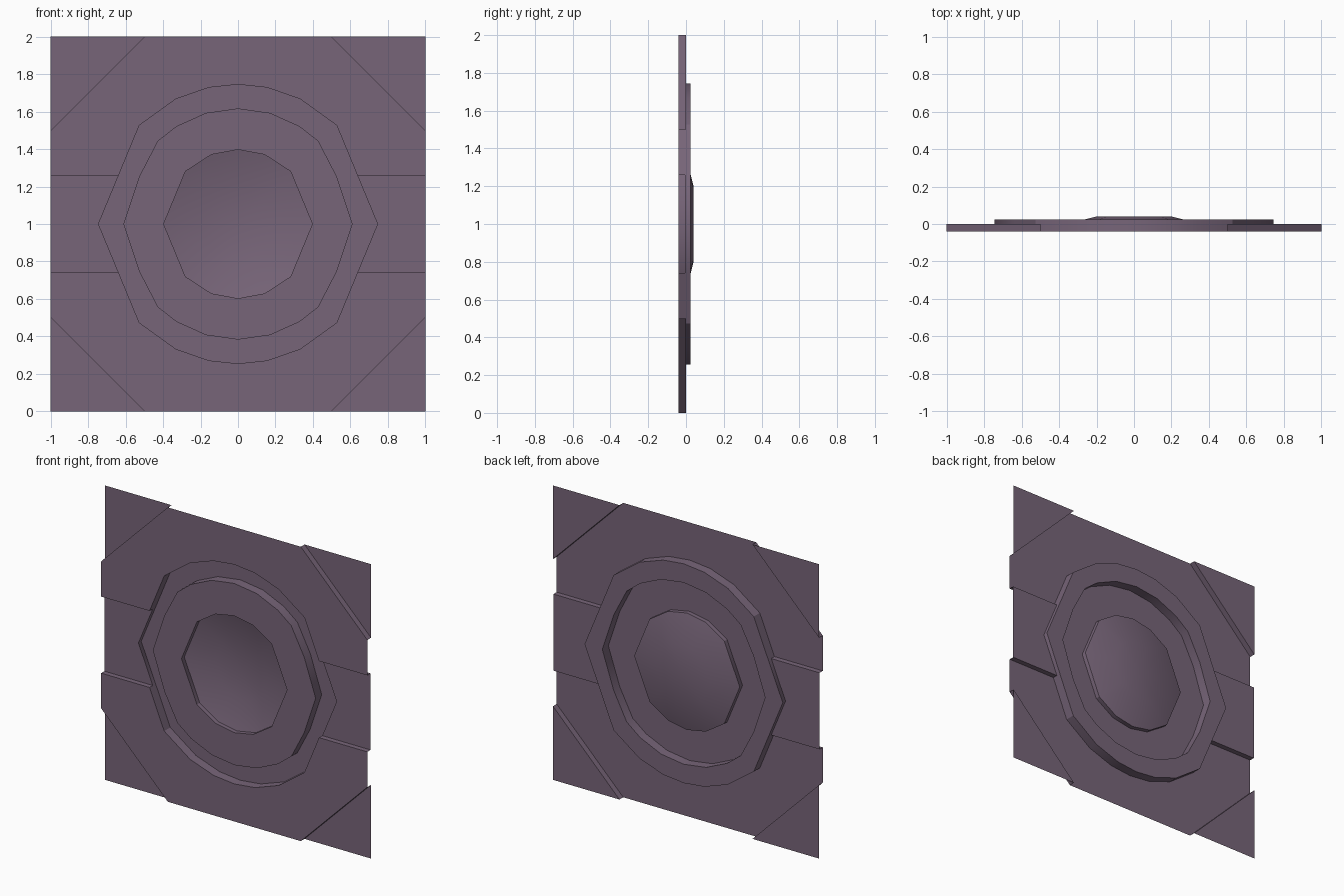
import bpy, bmesh
from math import radians, cos, sin

old = bpy.data.objects.get("Cube")
if old:
    bpy.data.objects.remove(old, do_unlink=True)

# Single flat colour
paint = bpy.data.materials.new("dusty_purple")
paint.use_nodes = True
colour = (0.185, 0.130, 0.190, 1)
paint.diffuse_color = colour
shader = paint.node_tree.nodes["Principled BSDF"]
shader.inputs["Base Color"].default_value = colour
shader.inputs["Roughness"].default_value = 0.8

# Depths of the pressed sheet levels
FRONT, CHANNEL, CORNER, GROOVE = -0.04, -0.005, 0.0, 0.025
RIM, BASE = -0.01, 0.04


def arc(radius, angles):
    return [(radius * cos(radians(a)), radius * sin(radians(a))) for a in angles]


def flat(points, y):
    return [[(x, y, z) for x, z in points]]


def wall(path, y0, y1):
    return [[(a[0], y0, a[1]), (b[0], y0, b[1]), (b[0], y1, b[1]), (a[0], y1, a[1])]
            for a, b in zip(path, path[1:])]


def sheet(name, faces):
    """Build one quarter of a sheet part and mirror it left-right and up-down."""
    bm = bmesh.new()
    for face in faces:
        bm.faces.new([bm.verts.new(p) for p in face])
    bmesh.ops.remove_doubles(bm, verts=bm.verts, dist=0.0005)
    bmesh.ops.recalc_face_normals(bm, faces=bm.faces)
    if sum(f.normal.y * f.calc_area() for f in bm.faces) > 0:
        bmesh.ops.reverse_faces(bm, faces=bm.faces)
    mesh = bpy.data.meshes.new(name)
    bm.to_mesh(mesh)
    bm.free()
    mesh.materials.append(paint)
    obj = bpy.data.objects.new(name, mesh)
    obj.location.z = 1
    bpy.context.collection.objects.link(obj)
    mirror = obj.modifiers.new("Mirror", 'MIRROR')
    mirror.use_axis = (True, False, True)
    bpy.ops.object.select_all(action='DESELECT')
    obj.select_set(True)
    bpy.context.view_layer.objects.active = obj
    bpy.ops.object.shade_smooth_by_angle(angle=radians(30))
    return obj


# Quarter outlines, from the side to the top
side, notch = (0.745, 0), (0.637, 0.26)
outer = arc(0.745, (45, 63.5, 78, 90))
inner = arc(0.612, (0,)) + arc(0.585, (26,)) + arc(0.617, (46, 58, 74, 90))
dish_angles = (0, 45, 69, 90)
rim, base = arc(0.397, dish_angles), arc(0.2, dish_angles)
diagonal = [(1, 0.5), (0.5, 1)]

# Front frame around the round groove
sheet("front_frame", flat([notch, (1, 0.26)] + diagonal + [(0, 1)] + outer[::-1], FRONT))

# Recessed triangular corners
sheet("corner_panel", flat(diagonal + [(1, 1)], CORNER) + wall(diagonal, FRONT, CORNER))

# Recessed channels at both sides
sheet("side_channel", flat([side, (1, 0), (1, 0.26), notch], CHANNEL)
      + wall([notch, (1, 0.26)], FRONT, CHANNEL))

# Deep groove with its outer and inner walls
sheet("round_groove", flat([side, notch] + outer + inner[::-1], GROOVE)
      + wall([side, notch], CHANNEL, GROOVE)
      + wall([notch] + outer, FRONT, GROOVE)
      + wall(inner, FRONT, GROOVE))

# Raised ring plate
sheet("ring_plate", flat(inner + rim[::-1], FRONT))

# Shallow central dish
slope = [[(a[0], RIM, a[1]), (b[0], RIM, b[1]), (d[0], BASE, d[1]), (c[0], BASE, c[1])]
         for a, b, c, d in zip(rim, rim[1:], base, base[1:])]
floor = [[(0, BASE, 0), (a[0], BASE, a[1]), (b[0], BASE, b[1])]
         for a, b in zip(base, base[1:])]
sheet("center_dish", wall(rim, FRONT, RIM) + slope + floor)
